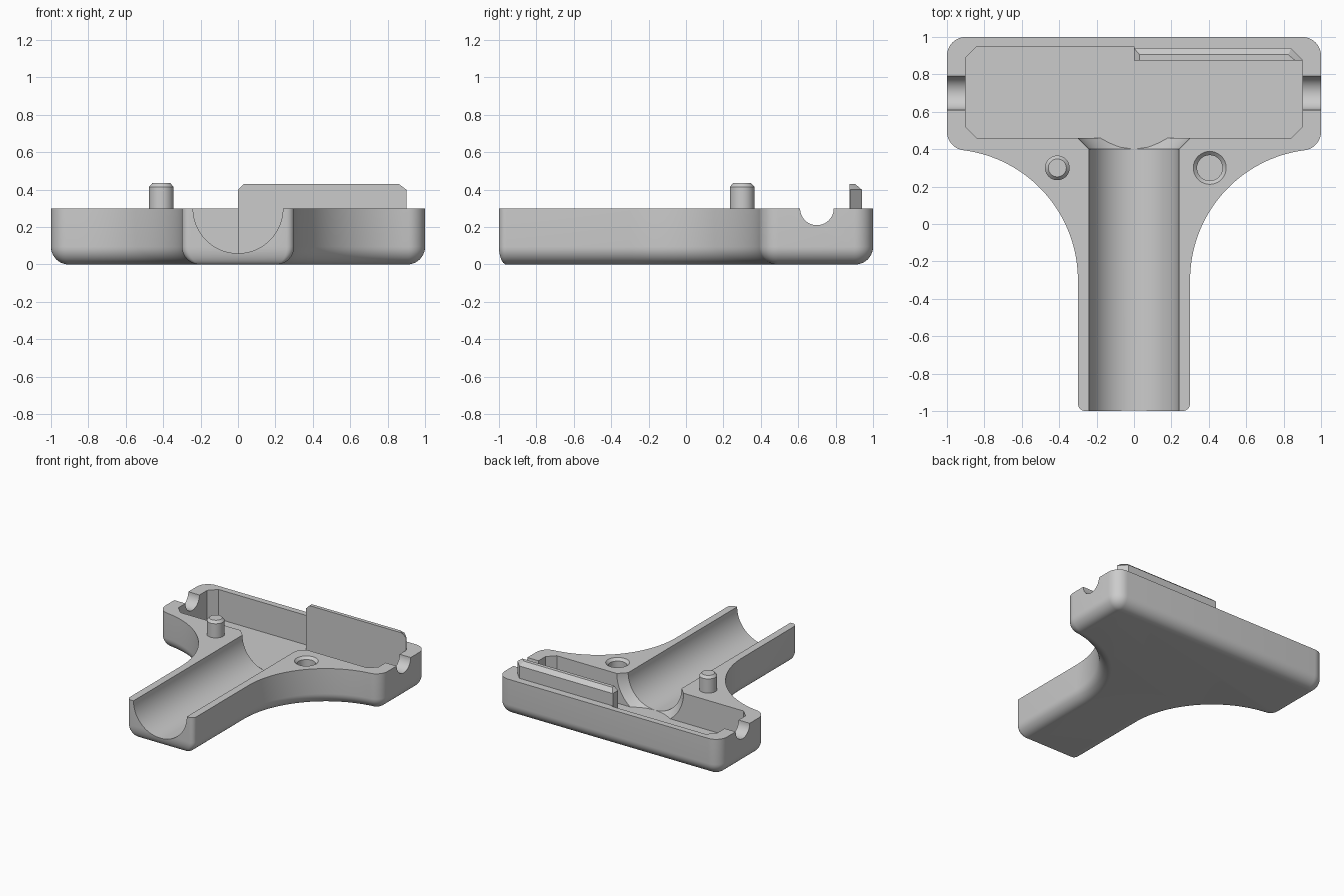
import bpy, math

if "Cube" in bpy.data.objects:
    bpy.data.objects.remove(bpy.data.objects["Cube"])

grey = bpy.data.materials.new("plain grey")
grey.diffuse_color = (0.6, 0.6, 0.6, 1)
grey.use_nodes = True
grey.node_tree.nodes["Principled BSDF"].inputs["Base Color"].default_value = grey.diffuse_color


def loft(name, rings):
    """Closed solid skinned through rings of equal point count."""
    n = len(rings[0])
    verts = [p for ring in rings for p in ring]
    faces = [list(range(n))[::-1], [(len(rings) - 1) * n + i for i in range(n)]]
    for k in range(len(rings) - 1):
        for i in range(n):
            j = (i + 1) % n
            faces.append([k * n + i, k * n + j, (k + 1) * n + j, (k + 1) * n + i])
    me = bpy.data.meshes.new(name)
    me.from_pydata(verts, [], faces)
    me.materials.append(grey)
    ob = bpy.data.objects.new(name, me)
    bpy.context.collection.objects.link(ob)
    bpy.context.view_layer.objects.active = ob
    bpy.ops.object.mode_set(mode='EDIT')
    bpy.ops.mesh.select_all(action='SELECT')
    bpy.ops.mesh.normals_make_consistent(inside=False)
    bpy.ops.object.mode_set(mode='OBJECT')
    return ob


def at(z, pts):
    return [(x, y, z) for x, y in pts]


def circle(cx, cy, r, n=48):
    return [(cx + r * math.cos(2 * math.pi * i / n), cy + r * math.sin(2 * math.pi * i / n))
            for i in range(n)]


def arc(cx, cy, rx, ry, a0, a1, n):
    return [(cx + rx * math.cos(math.radians(a0 + (a1 - a0) * i / n)),
             cy + ry * math.sin(math.radians(a0 + (a1 - a0) * i / n))) for i in range(n + 1)]


def turned(name, cx, cy, profile):
    return loft(name, [at(z, circle(cx, cy, r)) for r, z in profile])


R, C, FILLET, EDGE = 0.7, 0.1, 0.095, 0.04   # web radius, bar corner, bottom fillet, handle end


def outline(d):
    """T-shaped outline, shrunk inwards by d."""
    cy = -0.3 + math.sqrt((R + C) ** 2 - C ** 2)
    tilt = math.degrees(math.atan2(cy + 0.3, -C))
    k = EDGE * (1 - 0.9 * d / FILLET)
    y0 = -1 + EDGE * (1 - math.sqrt(max(0, 1 - 0))) + d * EDGE / FILLET
    half = arc(0.3 - d - k, y0 + k, k, k, -90, 0, 6)
    half += arc(1, -0.3, R + d, R + d, 180, tilt, 32)
    half += arc(1 - C, cy, C - d, C - d, tilt - 180, 0, 10)
    half += arc(1 - C, 1 - C, C - d, C - d, 0, 90, 10)
    return half + [(-x, y) for x, y in reversed(half)]


# Body with rounded underside
rings = []
for i in range(11):
    a = math.radians(9 * i)
    rings.append(at(FILLET * (1 - math.sin(a)), outline(FILLET * (1 - math.cos(a))))) 
rings = rings[::-1]
rings = [at(FILLET * (1 - math.cos(math.radians(9 * i))),
            outline(FILLET * (1 - math.sin(math.radians(9 * i))))) for i in range(11)]
body = loft("shell_body", rings + [at(0.3, outline(0))])

# Cutters: bar cavity, flared handle channel, end bores, locating hole
cavity = [(0.84, 0.46), (0.9, 0.52), (0.9, 0.89), (0.84, 0.95)]
cavity += [(-x, y) for x, y in reversed(cavity)]
cutters = [loft("cavity_cutter", [at(z, cavity) for z in (0.06, 0.6)])]
channel = []
for r, y in ((0.24, -1.1), (0.24, 0.4), (0.25, 0.41), (0.26, 0.42), (0.27, 0.43),
             (0.28, 0.44), (0.29, 0.45), (0.302, 0.462)):
    # lower half ring, flattened where it would pass through the floor
    s = min(1, 0.24 / r)
    a = math.degrees(math.asin(s))
    ring = arc(0, 0.3, r, r, 180, 180 + a, 24) + arc(0, 0.3, r, r, 360 - a, 360, 24)
    if s == 1:
        ring[24] = (-0.002, ring[24][1])
        ring[25] = (0.002, ring[25][1])
    ring = [(r, 0.6)] + [(-r, 0.6)] + ring
    channel.append([(x, y, z) for x, z in ring])
cutters.append(loft("channel_cutter", channel))
for side in (-1, 1):
    cutters.append(loft("bore_cutter", [[(side * x, y, z) for y, z in circle(0.7, 0.3, 0.09)]
                                        for x in (0.85, 1.1)]))
cutters.append(turned("hole_cutter", 0.405, 0.3,
                      [(0.068, 0.14), (0.068, 0.28), (0.088, 0.3), (0.088, 0.4)]))
bpy.context.view_layer.objects.active = body
for c in cutters:
    m = body.modifiers.new("cut", 'BOOLEAN')
    m.operation, m.solver, m.object = 'DIFFERENCE', 'EXACT', c
    bpy.ops.object.modifier_apply(modifier=m.name)
for c in cutters:
    bpy.data.objects.remove(c)

# Locating pin
pin = turned("locating_pin", -0.41, 0.3, [(0.066, 0.29), (0.066, 0.415), (0.048, 0.435)])

# Raised alignment lip with a chamfered top
low = [(0, 0.875), (0.9, 0.875), (0.9, 0.89), (0.84, 0.95), (0, 0.95)]
mid = [(0, 0.875), (0.9, 0.875), (0.9, 0.88), (0.84, 0.94), (0, 0.94)]
top = [(0.03, 0.875), (0.86, 0.875), (0.855, 0.88), (0.825, 0.905), (0.03, 0.905)]
lip = loft("alignment_lip", [at(0.06, low), at(0.3, low), at(0.3, mid), at(0.4, mid), at(0.43, top)])

# Smooth the rounded surfaces, keep edges sharp
for ob in (body, pin, lip):
    bpy.ops.object.select_all(action='DESELECT')
    ob.select_set(True)
    bpy.context.view_layer.objects.active = ob
    bpy.ops.object.shade_smooth_by_angle(angle=math.radians(25))
